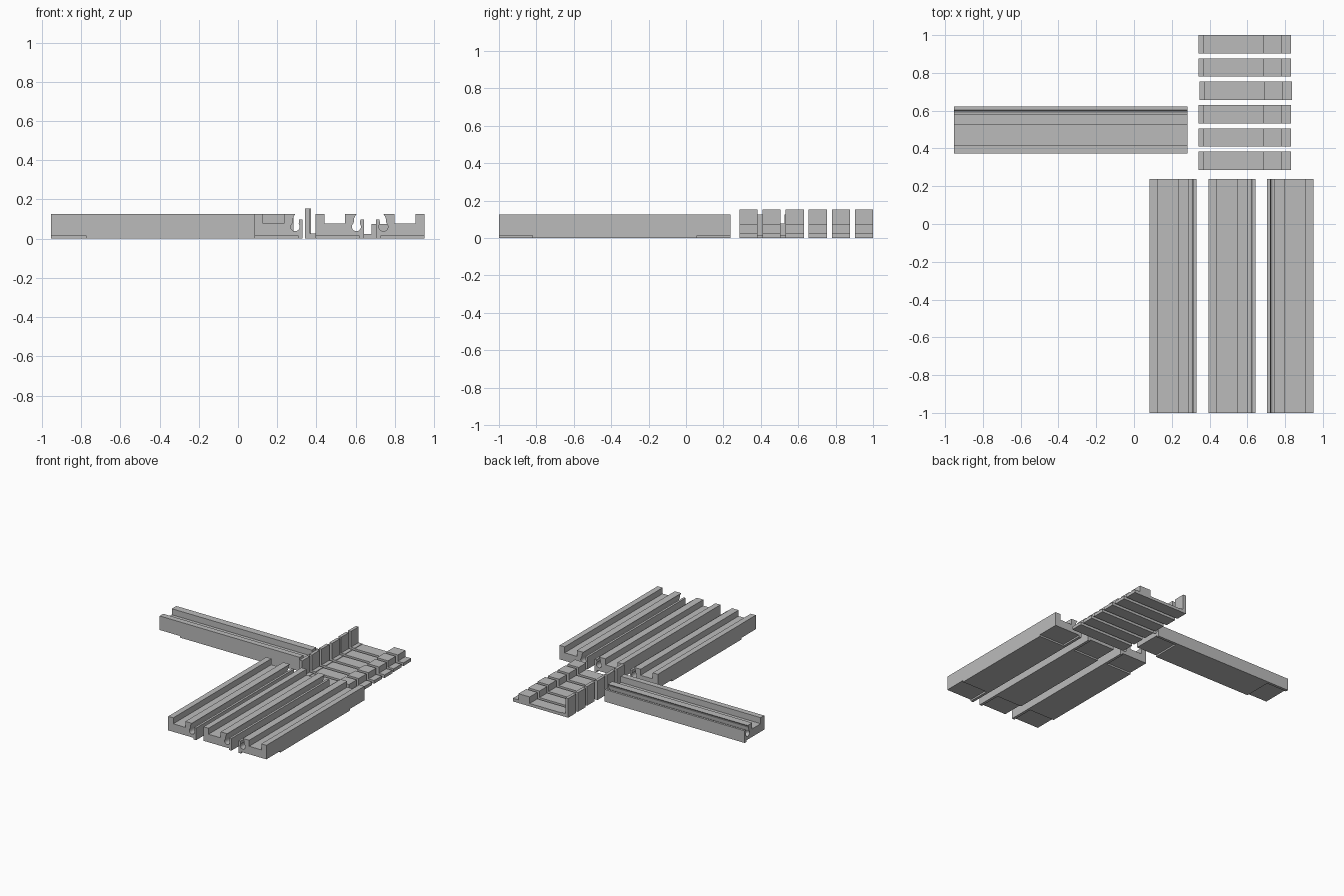
import bpy, bmesh, math
from mathutils import Matrix

if "Cube" in bpy.data.objects:
    bpy.data.objects.remove(bpy.data.objects["Cube"])

grey = bpy.data.materials.new("plain grey")
grey.diffuse_color = (0.5, 0.5, 0.5, 1)
grey.use_nodes = True
grey.node_tree.nodes["Principled BSDF"].inputs["Base Color"].default_value = grey.diffuse_color


def loft(name, sections, matrix):
    """Skin matching closed sections, cap both ends, and place the result."""
    bm = bmesh.new()
    rings = [[bm.verts.new(p) for p in s] for s in sections]
    n = len(rings[0])
    for a, b in zip(rings, rings[1:]):
        for i in range(n):
            j = (i + 1) % n
            bm.faces.new((a[i], a[j], b[j], b[i]))
    bm.faces.new(rings[0])
    bm.faces.new(rings[-1][::-1])
    bmesh.ops.remove_doubles(bm, verts=bm.verts, dist=0.00001)
    bmesh.ops.recalc_face_normals(bm, faces=bm.faces)
    bm.transform(matrix)
    me = bpy.data.meshes.new(name)
    bm.to_mesh(me)
    bm.free()
    me.materials.append(grey)
    ob = bpy.data.objects.new(name, me)
    bpy.context.collection.objects.link(ob)
    return ob


def rail_profile(bottom):
    """Channel on top, round groove with an upright lip along one side."""
    pts = [(0, bottom), (0, 0.125), (0.045, 0.125), (0.045, 0.077),
           (0.152, 0.077), (0.152, 0.125), (0.209, 0.125),
           (0.202, 0.115), (0.197, 0.102), (0.196, 0.09)]
    for k in range(15):
        a = math.radians(130 + k * 270 / 14)
        pts.append((0.209 + 0.023 * math.cos(a), 0.061 + 0.023 * math.sin(a)))
    pts += [(0.229, 0.097), (0.247, 0.097), (0.247, 0), (0.225, 0), (0.225, bottom)]
    return pts


# Rails: the underside is relieved near both ends
LENGTH, RELIEF, STEP = 1.238, 0.18, 0.013
stations = [(0, STEP), (RELIEF, STEP), (RELIEF, 0),
            (LENGTH - RELIEF, 0), (LENGTH - RELIEF, STEP), (LENGTH, STEP)]
rail_sections = [[(x, y, z) for x, z in rail_profile(b)] for y, b in stations]

placements = [("left_rail", 0.083, -1, 0), ("middle_rail", 0.395, -1, 0),
              ("right_rail", 0.951, -1 + LENGTH, 180), ("cross_rail", 0.284, 0.374, 90)]
for name, x, y, turn in placements:
    loft(name, rail_sections,
         Matrix.Translation((x, y, 0)) @ Matrix.Rotation(math.radians(turn), 4, 'Z'))

# Clips: tall thin post, flat base, raised block and a low end flange
clip_profile = [(0.342, 0), (0.342, 0.153), (0.367, 0.153), (0.367, 0.027),
                (0.4, 0.027), (0.4, 0.023), (0.682, 0.023), (0.682, 0.075),
                (0.781, 0.075), (0.781, 0.025), (0.831, 0.025), (0.831, 0)]
for i in range(6):
    shift = 0.006 if i == 3 else 0
    loft("clip_%d" % (i + 1), [[(x, y, z) for x, z in clip_profile] for y in (0, 0.097)],
         Matrix.Translation((shift, 0.286 + 0.1234 * i, 0)))
